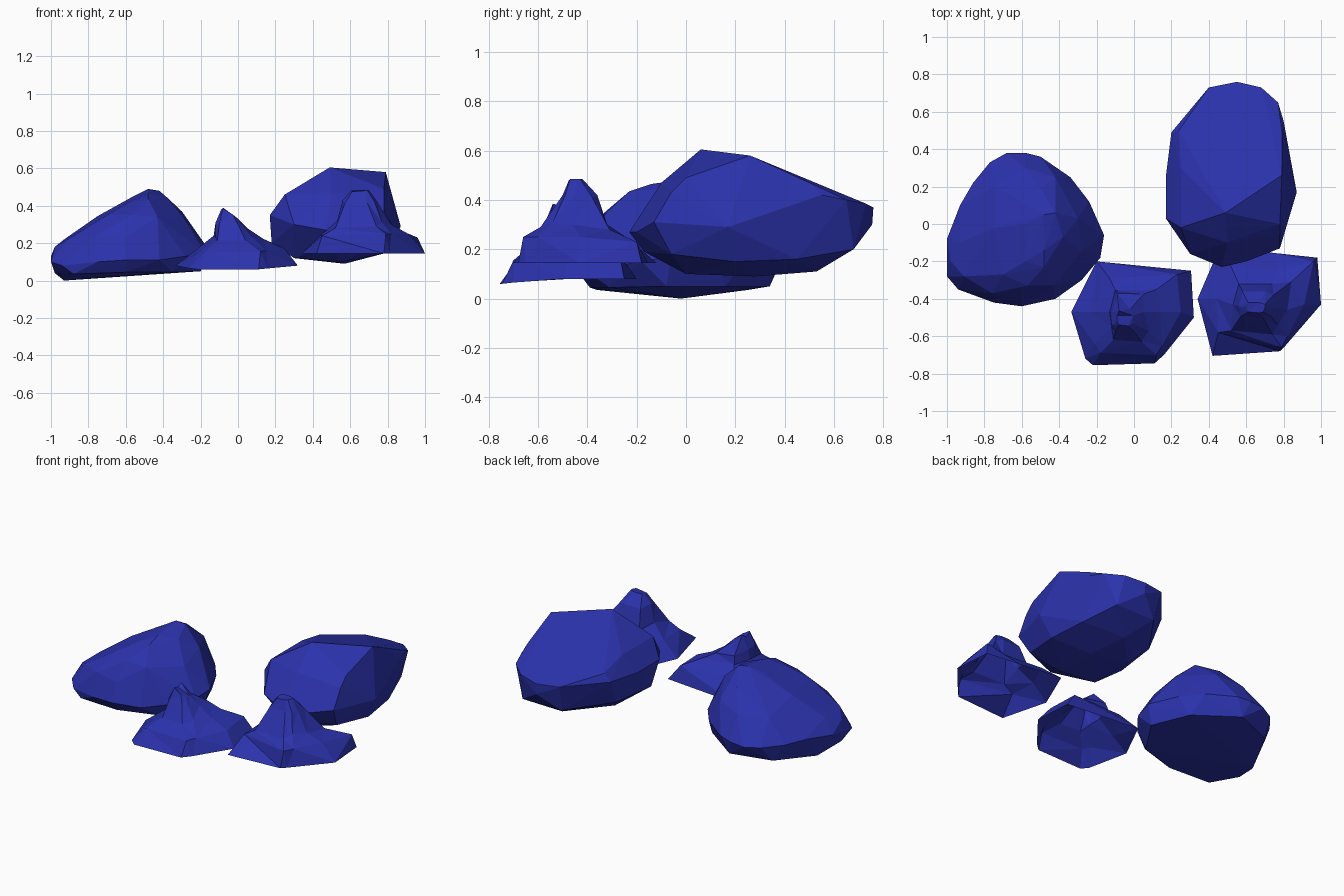
import bpy, bmesh

blue = bpy.data.materials.new("deep blue stone")
blue.diffuse_color = (0.024, 0.032, 0.41, 1)


def finish(bm, name):
    mesh = bpy.data.meshes.new(name)
    bm.to_mesh(mesh)
    bm.free()
    mesh.materials.append(blue)
    obj = bpy.data.objects.new(name, mesh)
    bpy.context.collection.objects.link(obj)


def boulder(name, outline, underside, crown):
    """Convex faceted stone wrapped around a few corner points."""
    bm = bmesh.new()
    for p in outline + underside + crown:
        bm.verts.new(p)
    bmesh.ops.convex_hull(bm, input=bm.verts[:])
    loose = [v for v in bm.verts if not v.link_faces]
    bmesh.ops.delete(bm, geom=loose, context='VERTS')
    bmesh.ops.recalc_face_normals(bm, faces=bm.faces[:])
    finish(bm, name)


def spire(name, rings):
    """Stepped stone shell, open below, from rings of corners."""
    bm = bmesh.new()
    loops = [[bm.verts.new(p) for p in ring] for ring in rings]
    for a, b in zip(loops, loops[1:]):
        n = len(a)
        for i in range(n):
            j = (i + 1) % n
            bm.faces.new((a[i], a[j], b[j], b[i]))
    bm.faces.new(loops[-1])
    bmesh.ops.triangulate(bm, faces=bm.faces[:])
    finish(bm, name)


# Left boulder: widest outline, underside, then shoulders and peak ridge
boulder("left_boulder", [
    (-1, -.28, .1), (-1, -.08, .13), (-.93, .1, .15), (-.86, .22, .14),
    (-.77, .33, .14), (-.68, .38, .14), (-.58, .38, .15), (-.5, .36, .16),
    (-.34, .25, .17), (-.24, .12, .17), (-.16, -.06, .17), (-.18, -.18, .15),
    (-.28, -.3, .13), (-.42, -.4, .11), (-.6, -.44, .11), (-.75, -.42, .1),
    (-.94, -.35, .08)], [
    (-.93, -.02, 0), (-.98, -.2, .04), (-.88, -.36, .035), (-.6, -.39, .045),
    (-.35, -.31, .045), (-.2, -.08, .05), (-.3, .16, .05), (-.55, .34, .05),
    (-.8, .25, .035), (-.6, 0, .025)], [
    (-.98, -.2, .18), (-.93, -.1, .22), (-.91, -.28, .22), (-.76, -.37, .24),
    (-.6, -.4, .23), (-.75, -.02, .345), (-.74, .2, .28), (-.58, .3, .29),
    (-.42, .25, .33), (-.3, .03, .37), (-.28, -.15, .32), (-.43, -.33, .34),
    (-.57, -.33, .35), (-.7, -.27, .35), (-.57, .0, .445), (-.58, -.2, .42),
    (-.5, .19, .41), (-.48, .05, .49), (-.42, .06, .48), (-.38, -.07, .445),
    (-.48, -.14, .465), (-.48, -.23, .435)])

# Right boulder: large slanted top facet over a rounded belly
boulder("right_boulder", [
    (.17, .03, .35), (.17, .25, .35), (.2, .49, .37), (.4, .73, .375),
    (.55, .76, .37), (.68, .73, .385), (.77, .65, .4), (.8, .55, .42),
    (.87, .17, .29), (.78, -.13, .31), (.6, -.2, .27), (.47, -.23, .27),
    (.3, -.16, .3)], [
    (.55, .755, .3), (.42, .68, .2), (.7, .68, .2), (.18, .1, .2),
    (.22, .4, .2), (.3, 0, .12), (.57, .28, .09), (.55, .0, .1),
    (.52, .53, .11), (.8, .2, .15), (.77, .45, .16), (.5, -.17, .19),
    (.75, -.06, .18), (.3, .3, .12)], [
    (.49, .06, .605), (.79, .26, .58), (.25, -.02, .46), (.25, .3, .46),
    (.24, .5, .42), (.79, .5, .47), (.5, -.1, .47), (.78, .0, .49),
    (.78, -.06, .43)])

# Front middle spire: base, ledge, waist, shoulder and tip
spire("middle_spire", [
    [(-.335, -.47, .08), (-.26, -.72, .065), (-.22, -.755, .06),
     (.11, -.745, .06), (.16, -.7, .065), (.32, -.5, .08),
     (.305, -.25, .08), (-.2, -.2, .08)],
    [(-.23, -.47, .16), (-.21, -.64, .15), (-.18, -.69, .15),
     (.12, -.7, .155), (.15, -.65, .16), (.25, -.47, .17),
     (.23, -.27, .18), (-.13, -.29, .19)],
    [(-.13, -.47, .24), (-.12, -.55, .23), (-.11, -.62, .215),
     (.04, -.63, .215), (.08, -.57, .23), (.14, -.47, .22),
     (.12, -.35, .23), (-.1, -.355, .24)],
    [(-.12, -.47, .3), (-.12, -.54, .31), (-.1, -.575, .3),
     (.0, -.575, .3), (.03, -.55, .29), (.05, -.47, .28),
     (.05, -.375, .27), (-.09, -.37, .29)],
    [(-.09, -.49, .37), (-.09, -.52, .38), (-.08, -.54, .385),
     (-.03, -.545, .355), (-.005, -.53, .335), (-.005, -.49, .335),
     (-.02, -.455, .335), (-.08, -.465, .39)]])

# Front right spire, slightly higher with a broader tip
spire("right_spire", [
    [(.34, -.4, .145), (.42, -.705, .145), (.78, -.68, .145),
     (.81, -.65, .145), (1, -.43, .145), (.98, -.18, .145),
     (.75, -.155, .145), (.46, -.12, .145)],
    [(.44, -.4, .24), (.45, -.58, .24), (.79, -.66, .25),
     (.82, -.6, .25), (.91, -.43, .25), (.96, -.2, .23),
     (.77, -.25, .24), (.52, -.23, .24)],
    [(.53, -.43, .32), (.52, -.57, .28), (.74, -.59, .29),
     (.77, -.54, .31), (.82, -.46, .3), (.84, -.31, .28),
     (.74, -.32, .29), (.56, -.32, .3)],
    [(.56, -.44, .43), (.57, -.495, .41), (.69, -.5, .42),
     (.73, -.49, .42), (.745, -.45, .42), (.745, -.38, .41),
     (.7, -.36, .42), (.58, -.36, .42)],
    [(.6, -.44, .475), (.61, -.47, .475), (.67, -.475, .48),
     (.69, -.47, .485), (.7, -.45, .485), (.7, -.43, .485),
     (.67, -.42, .485), (.61, -.42, .485)]])
